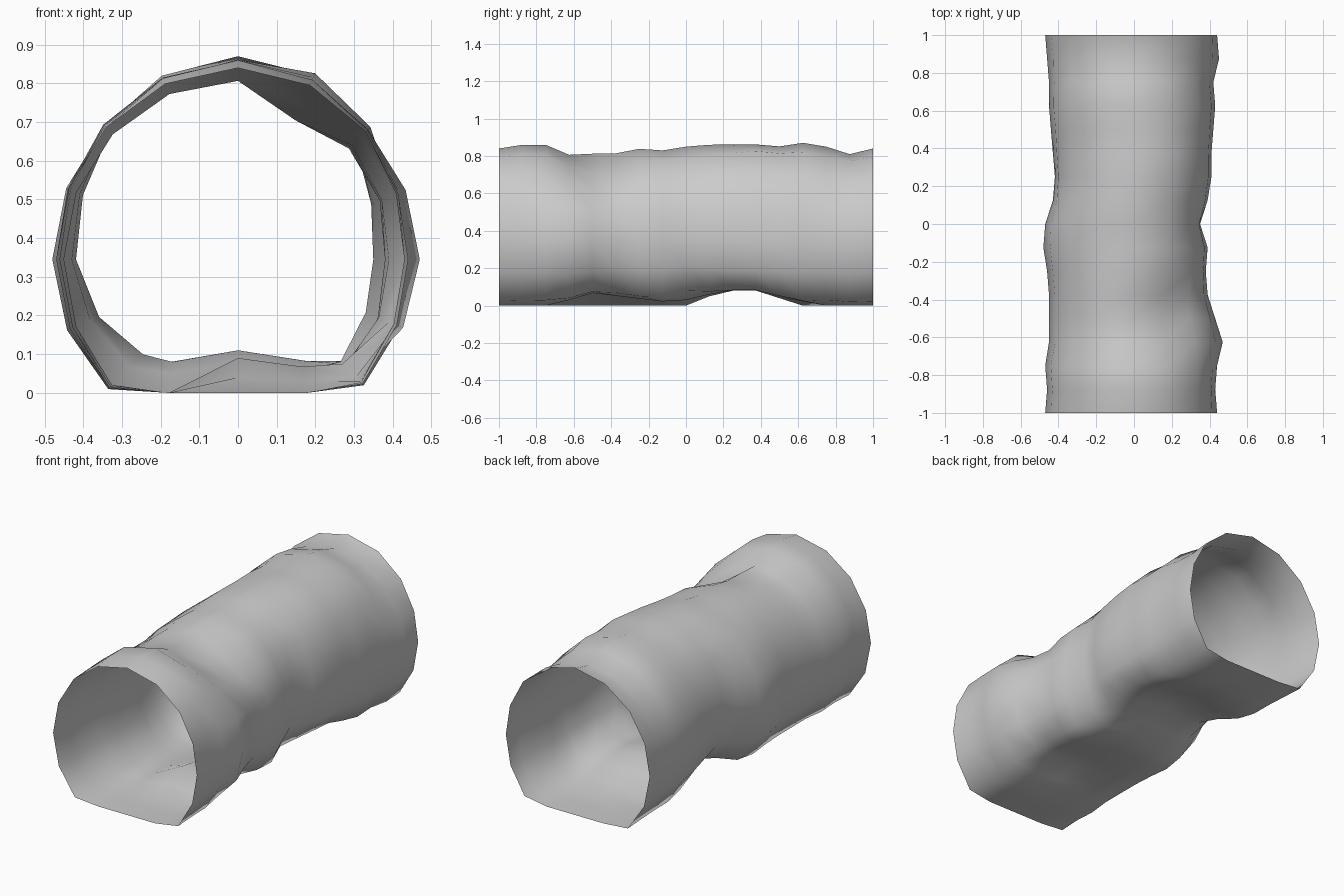
import bpy
import bmesh
from math import sin, cos, pi, radians, exp

SIDES = 16
RINGS = 17
CENTRE_Z = 0.345

# Start without the default cube
if "Cube" in bpy.data.objects:
    bpy.data.objects.remove(bpy.data.objects["Cube"], do_unlink=True)

# Outline of the tube, in hundredths, ring by ring from front to back
TOP = (84, 86, 86, 81, 82, 82, 84, 83, 85, 86, 86, 86, 85, 87, 85, 81, 84)
LEFT = (44, 43, 44, 47, 43, 39, 38, 39, 35, 39, 41, 41, 42, 43, 42, 45, 44)
RIGHT = (47, 46, 47, 45, 45, 45, 46, 48, 47, 43, 42, 43, 44, 45, 45, 46, 47)
FLOOR = (0, 0, 0, 4, 9, 7, 5, 3, 4, 8, 11, 11, 7, 3, 0, 0, 0)

# Local dents and bulges: angle from the top, y, depth, angular width
DENTS = (
    (28, -0.47, -0.09, 18),
    (34, 0.4, 0.03, 20),
    (228, 0.25, -0.1, 20),
    (135, 0.1, -0.05, 20),
    (138, -0.5, -0.07, 20),
)


def dent_depth(angle, y):
    total = 0
    for centre, along, depth, width in DENTS:
        turn = (angle - radians(centre) + pi) % (2 * pi) - pi
        total += depth * exp(-(turn / radians(width)) ** 2 - ((y - along) / 0.17) ** 2)
    return total


def ring_point(ring, side):
    y = -1 + 2 * ring / (RINGS - 1)
    angle = 2 * pi * side / SIDES
    s, c = sin(angle), cos(angle)
    flank = (LEFT if s > 0 else RIGHT)[ring] / 100
    end = TOP[ring] / 100 - CENTRE_Z if c > 0 else 0.47
    radius = flank * s * s + end * c * c + dent_depth(angle, y)
    x, z = radius * s, CENTRE_Z + radius * c
    # The underside lies flat, except where it is pushed up
    lift = FLOOR[ring] / 100
    if x < -0.1:
        lift = max(0, lift - 0.03) if y > 0 else 0
    elif x > 0.1:
        lift *= 0.75
    return x, y, max(z, lift)


# Open tube skin
bm = bmesh.new()
rings = [[bm.verts.new(ring_point(r, s)) for s in range(SIDES)] for r in range(RINGS)]
for near, far in zip(rings, rings[1:]):
    for s in range(SIDES):
        n = (s + 1) % SIDES
        bm.faces.new((near[s], far[s], far[n], near[n]))
bmesh.ops.recalc_face_normals(bm, faces=bm.faces[:])
if sum((f.calc_center_median().z - CENTRE_Z) * f.normal.z for f in bm.faces) < 0:
    bmesh.ops.reverse_faces(bm, faces=bm.faces[:])
for face in bm.faces:
    face.smooth = True
mesh = bpy.data.meshes.new("dented_tube")
bm.to_mesh(mesh)
bm.free()
tube = bpy.data.objects.new("dented_tube", mesh)
bpy.context.collection.objects.link(tube)

# Plain grey
grey = bpy.data.materials.new("light_grey")
grey.use_nodes = True
colour = (0.6, 0.6, 0.6, 1)
grey.diffuse_color = colour
grey.node_tree.nodes["Principled BSDF"].inputs["Base Color"].default_value = colour
mesh.materials.append(grey)
